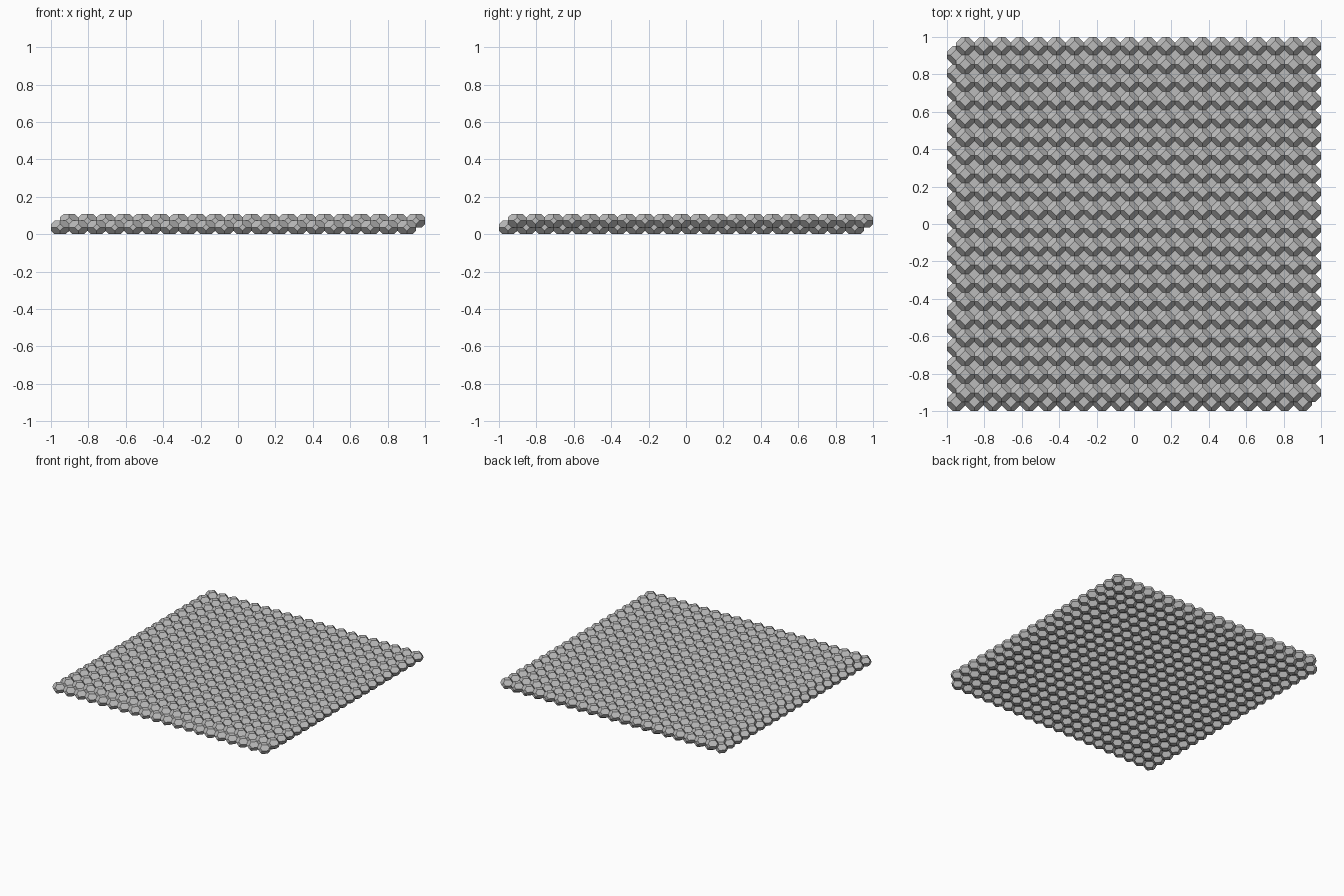
import bpy, bmesh

cube = bpy.data.objects.get("Cube")
if cube:
    bpy.data.objects.remove(cube, do_unlink=True)

COUNT = 20
PITCH = 2 / (COUNT + 0.5)      # spacing of cells within a layer
HEIGHT = 0.072                 # height of one cell
CAP = 0.31 * PITCH             # half diagonal of the flat cap
HALF = PITCH / 2

# One flat grey for every cell
grey = bpy.data.materials.new("stone grey")
grey.use_nodes = True
colour = (0.5, 0.5, 0.5, 1)
grey.diffuse_color = colour
grey.node_tree.nodes["Principled BSDF"].inputs["Base Color"].default_value = colour


def cell_mesh():
    """Flattened truncated octahedron, the hull of its corner rings."""
    points = set()
    for s in (-1, 1):
        for u in (-1, 1):
            # Cap corners, then upper and lower corners of the side diamonds
            for reach, z in ((CAP, HEIGHT / 2), (HALF, HEIGHT / 4)):
                points.add((s * reach, 0, u * z))
                points.add((0, s * reach, u * z))
            # Corners around the waist
            points.add((s * HALF, u * (HALF - CAP), 0))
            points.add((s * (HALF - CAP), u * HALF, 0))
    bm = bmesh.new()
    for p in sorted(points):
        bm.verts.new(p)
    bmesh.ops.convex_hull(bm, input=bm.verts[:])
    bmesh.ops.dissolve_limit(bm, angle_limit=0.02, verts=bm.verts[:], edges=bm.edges[:])
    bmesh.ops.recalc_face_normals(bm, faces=bm.faces[:])
    mesh = bpy.data.meshes.new("cell")
    bm.to_mesh(mesh)
    bm.free()
    mesh.materials.append(grey)
    return mesh


def add_layer(name, mesh, start, z):
    """Square grid of cells grown from its front right corner."""
    layer = bpy.data.objects.new(name, mesh)
    bpy.context.collection.objects.link(layer)
    layer.location = (start, start, z)
    for label, step in (("row", (PITCH, 0, 0)), ("grid", (0, PITCH, 0))):
        array = layer.modifiers.new(label, "ARRAY")
        array.count = COUNT
        array.use_relative_offset = False
        array.use_constant_offset = True
        array.constant_offset_displace = step


# Upper layer nests half a cell over and half a cell up
cell = cell_mesh()
add_layer("lower_cell_layer", cell, HALF - 1, HEIGHT / 2)
add_layer("upper_cell_layer", cell, PITCH - 1, HEIGHT)
